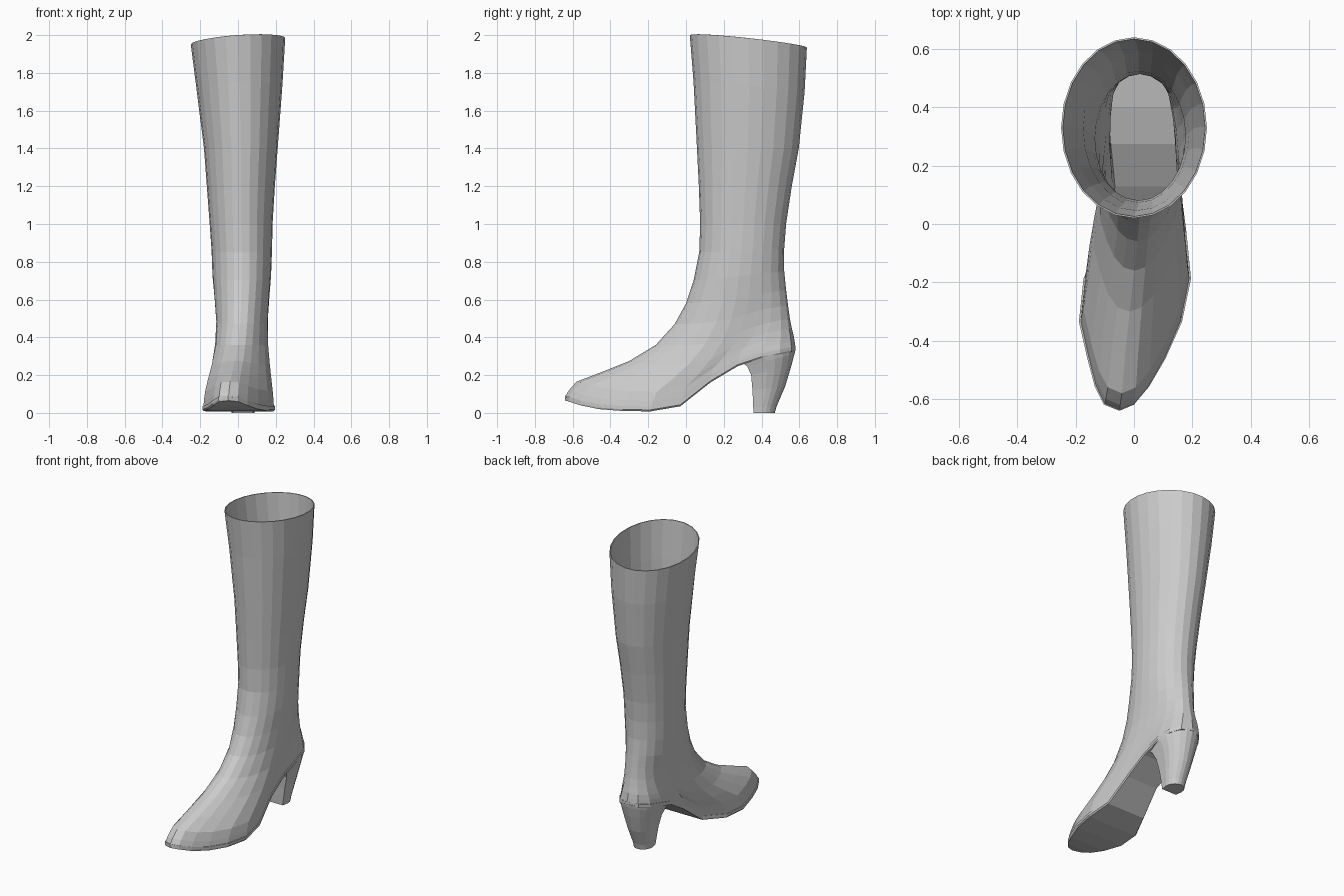
import bpy
import math

default_cube = bpy.data.objects.get("Cube")
if default_cube:
    bpy.data.objects.remove(default_cube, do_unlink=True)

HALF = 12            # stations from toe to heel along each side
COUNT = HALF * 2     # points in a full ring


def mix(a, b, t):
    return a + (b - a) * t


def add_object(name, verts, faces):
    mesh = bpy.data.meshes.new(name)
    mesh.from_pydata(verts, [], faces)
    mesh.update()
    obj = bpy.data.objects.new(name, mesh)
    bpy.context.collection.objects.link(obj)
    return obj


def bridge(rings):
    """Quads between successive rings, listed from top to bottom."""
    n = len(rings[0])
    faces = []
    for r in range(len(rings) - 1):
        a, b = r * n, (r + 1) * n
        for i in range(n):
            j = (i + 1) % n
            faces.append((a + i, b + i, b + j, a + j))
    return faces


def flatten(rings):
    return [p for ring in rings for p in ring]


def strip_cap(start, flip):
    """Quads across a ring, joining its left and right stations."""
    faces = []
    for i in range(HALF):
        face = [start + i, start + i + 1,
                start + (COUNT - i - 1) % COUNT, start + (COUNT - i) % COUNT]
        face = list(dict.fromkeys(face))
        faces.append(face[::-1] if flip else face)
    return faces


# Sole outline from toe to heel: right-hand x, left-hand x, height
SOLE = [
    (-.05, -.05, .085), (-.10, .00, .08), (-.13, .05, .06),
    (-.155, .105, .04), (-.183, .16, .03), (-.168, .19, .028),
    (-.10, .175, .055), (-.07, .155, .18), (-.085, .15, .268),
    (-.10, .15, .31), (-.085, .135, .33), (-.04, .095, .342),
    (.028, .028, .348),
]
TOE_Y, HEEL_Y = -.64, .58

# Upper rings: front y, z, back y, z, right x, left x, share of sole shape
UPPER = [
    (.02, 2.0, .64, 1.935, -.25, .25, 0),
    (.04, 1.75, .628, 1.7, -.22, .235, 0),
    (.058, 1.4, .597, 1.4, -.18, .21, 0),
    (.068, 1.2, .56, 1.2, -.165, .195, 0),
    (.075, 1.0, .53, 1.0, -.15, .183, 0),
    (.07, .85, .52, .87, -.14, .18, 0),
    (.04, .7, .52, .75, -.135, .175, 0),
    (0, .58, .53, .65, -.125, .165, .05),
    (-.06, .47, .54, .57, -.11, .155, .15),
    (-.16, .36, .55, .5, -.105, .15, .3),
    (-.3, .275, .56, .45, -.11, .15, .5),
    (-.45, .215, .57, .41, -.12, .15, .7),
    (-.58, .165, .575, .38, -.14, .155, .85),
    (-.62, .12, .578, .36, -.15, .16, .95),
    (TOE_Y, .085, HEEL_Y, .348, -.15, .16, 1),
]


def boot_ring(yf, zf, yb, zb, right, left, share):
    """Tilted oval that blends towards the curved sole outline."""
    points = []
    for k in range(COUNT):
        angle = math.tau * k / COUNT
        station = min(k, COUNT - k)
        u = (1 - math.cos(angle)) / 2
        sole_right, sole_left, sole_z = SOLE[station]
        sole_x = sole_left if k <= HALF else sole_right
        oval_x = (left + right) / 2 + (left - right) / 2 * math.sin(angle)
        x = mix(oval_x, sole_x, share)
        dip = sole_z - mix(SOLE[0][2], SOLE[-1][2], u)
        z = mix(zf, zb, u) + share * dip
        z += .07 * x * max(0, (z - 1.4) / .6)
        points.append((x, mix(yf, yb, u), z))
    return points


# Shaft and foot in one thin-walled upper
rings = [boot_ring(*row) for row in UPPER]
upper = add_object("boot_upper", flatten(rings), bridge(rings))
wall = upper.modifiers.new("wall", "SOLIDIFY")
wall.thickness = .006
wall.offset = -1

# Thin curved sole with a small projecting edge
edge = rings[-1]


def sole_ring(widen, drop):
    return [(.01 + (x - .01) * widen, y, z - drop) for x, y, z in edge]


sole_rings = [sole_ring(1.03, -.006), sole_ring(1.03, .012), sole_ring(.99, .02)]
sole_faces = bridge(sole_rings)
sole_faces += strip_cap(0, False) + strip_cap(2 * COUNT, True)
add_object("sole", flatten(sole_rings), sole_faces)

# Tapered heel block: flat breast, rounded back
HEEL = [
    # front y, z, back y, z, half width
    (.29, .272, .58, .338, .126),
    (.325, .245, .575, .315, .118),
    (.345, .2, .558, .25, .102),
    (.352, .12, .525, .14, .08),
    (.356, .03, .48, .035, .064),
    (.358, 0, .47, 0, .06),
]
HEEL_X = .026


def heel_ring(yf, zf, yb, zb, half):
    middle = mix(yf, yb, .4)
    outline = [(-half * .88, yf), (half * .88, yf)]
    for k in range(11):
        angle = math.pi * k / 10
        outline.append((half * math.cos(angle),
                        middle + (yb - middle) * math.sin(angle)))
    return [(HEEL_X + x, y, mix(zf, zb, (y - yf) / (yb - yf)))
            for x, y in outline]


heel_rings = [heel_ring(*row) for row in HEEL]
n = len(heel_rings[0])
last = n * (len(heel_rings) - 1)
heel_faces = bridge(heel_rings)
heel_faces += [tuple(range(n)), tuple(reversed(range(last, last + n)))]
add_object("heel", flatten(heel_rings), heel_faces)
